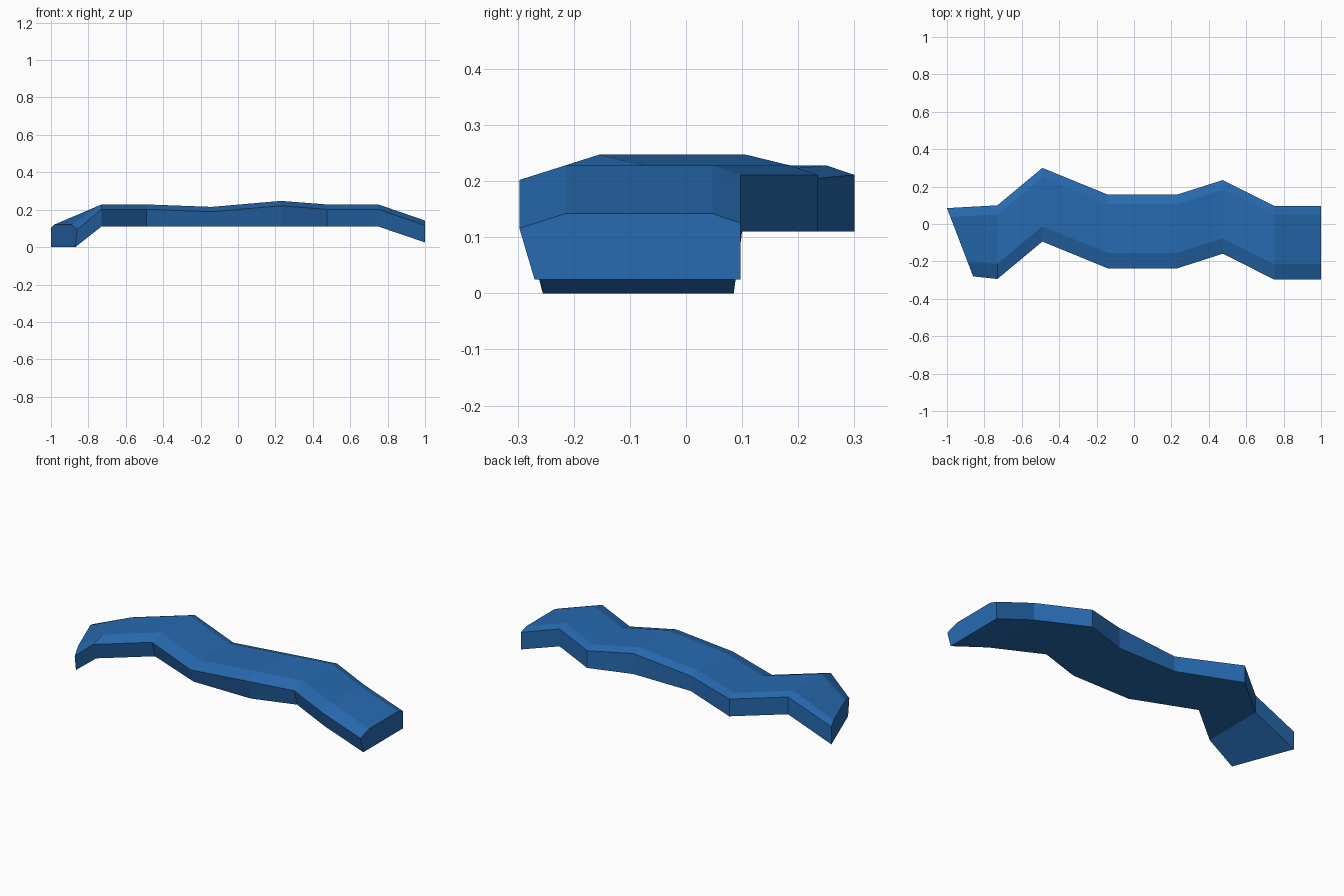
import bpy, bmesh

if "Cube" in bpy.data.objects:
    bpy.data.objects.remove(bpy.data.objects["Cube"])

# One flat blue for the whole part
blue = bpy.data.materials.new("blue")
blue.diffuse_color = (0.02, 0.145, 0.44, 1)
blue.use_nodes = True
blue.node_tree.nodes["Principled BSDF"].inputs["Base Color"].default_value = blue.diffuse_color

# Cross-section: (distance forward from back edge, drop from top; None = underside)
profile = [(0.0, None), (0.0, 0.017), (0.05, 0.0),
           (0.312, 0.0), (0.394, 0.026), (0.367, None)]

# Stations along the band: x, back edge y, top z, underside z, width scale, x skew
stations = [
    (-1.00, 0.085, 0.120, 0.00, 0.927, 0.14),
    (-0.73, 0.100, 0.228, 0.11, 1, 0),
    (-0.49, 0.300, 0.228, 0.11, 1, 0),
    (-0.14, 0.157, 0.215, 0.11, 1, 0),
    (0.23, 0.157, 0.247, 0.11, 1, 0),
    (0.475, 0.235, 0.228, 0.11, 1, 0),
    (0.75, 0.097, 0.228, 0.11, 1, 0),
    (1.00, 0.097, 0.142, 0.025, 1, 0),
]

# Loft the section through the stations and cap both ends
bm = bmesh.new()
rings = []
for x, back, top, under, width, skew in stations:
    ring = []
    for d, drop in profile:
        z = under if drop is None else top - drop
        ring.append(bm.verts.new((x + skew * d / 0.394, back - d * width, z)))
    rings.append(ring)
n = len(profile)
for a, b in zip(rings, rings[1:]):
    for i in range(n):
        j = (i + 1) % n
        bm.faces.new((a[i], a[j], b[j], b[i]))
bm.faces.new(rings[0])
bm.faces.new(rings[-1])
bmesh.ops.recalc_face_normals(bm, faces=bm.faces[:])

mesh = bpy.data.meshes.new("zigzag_band")
bm.to_mesh(mesh)
bm.free()
mesh.materials.append(blue)
band = bpy.data.objects.new("zigzag_band", mesh)
bpy.context.collection.objects.link(band)
